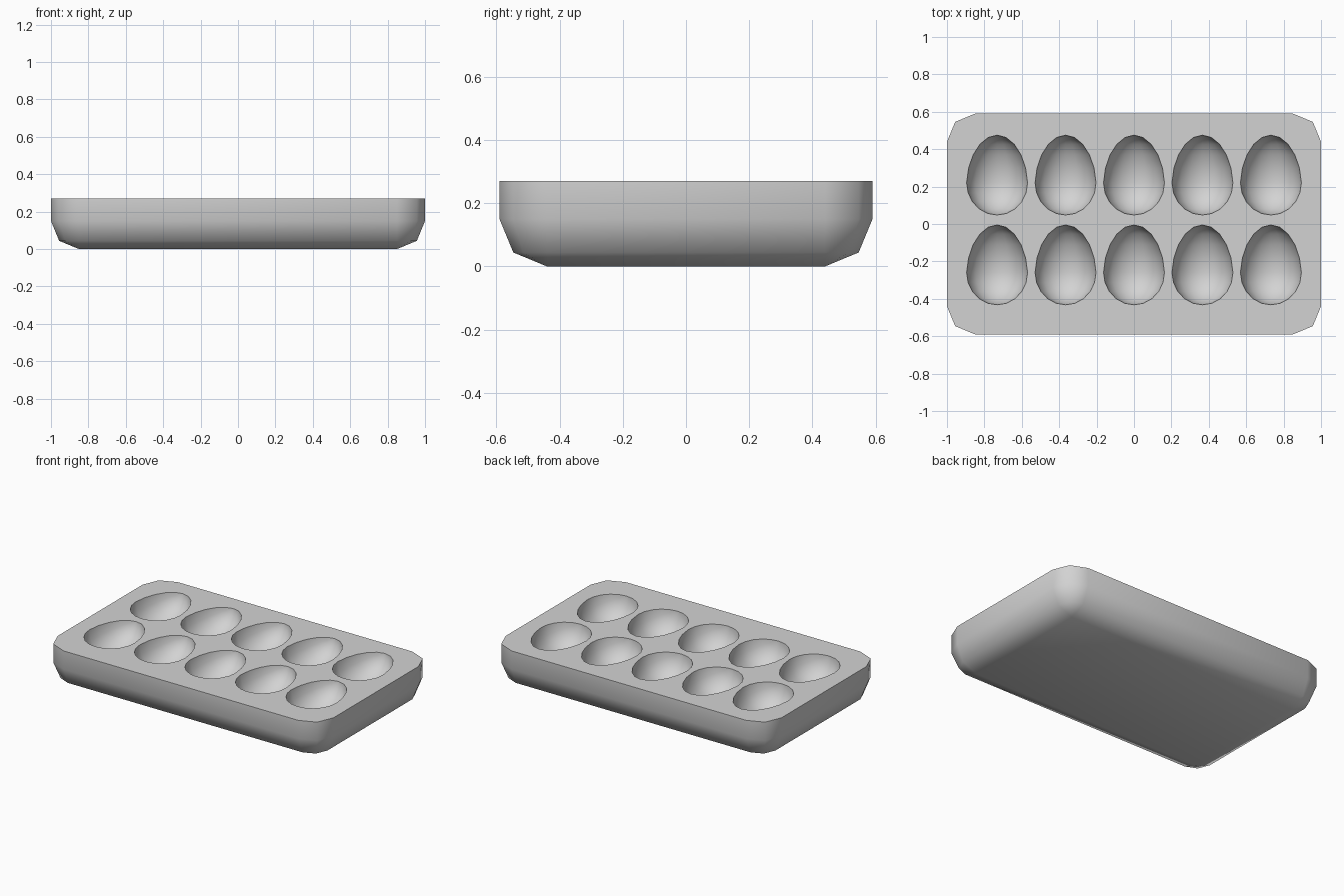
import bpy, bmesh, math

if "Cube" in bpy.data.objects:
    bpy.data.objects.remove(bpy.data.objects["Cube"])

W, D, H, R = 1.0, 0.59, 0.27, 0.15   # half width, half depth, height, corner radius

mat = bpy.data.materials.new("tray_grey")
mat.diffuse_color = (0.65, 0.65, 0.65, 1)
mat.use_nodes = True
mat.node_tree.nodes["Principled BSDF"].inputs["Base Color"].default_value = mat.diffuse_color


def make_object(name, bm):
    bmesh.ops.recalc_face_normals(bm, faces=bm.faces)
    mesh = bpy.data.meshes.new(name)
    bm.to_mesh(mesh)
    bm.free()
    ob = bpy.data.objects.new(name, mesh)
    mesh.materials.append(mat)
    bpy.context.collection.objects.link(ob)
    return ob


def bridge(bm, a, b):
    for i in range(len(a)):
        j = (i + 1) % len(a)
        bm.faces.new((a[i], a[j], b[j], b[i]))


# Tray body: stacked rounded-rectangle rings, two-segment rounding
bm = bmesh.new()
rings = []
s = math.sqrt(0.5)
for z, r in ((0, 0.0), (R * (1 - s), R * s), (R, R), (H, R)):
    ring = []
    for k, (sx, sy) in enumerate(((1, 1), (-1, 1), (-1, -1), (1, -1))):
        for step in range(3):
            a = math.radians(90 * k + 45 * step)
            ring.append(bm.verts.new((sx * (W - R) + r * math.cos(a),
                                      sy * (D - R) + r * math.sin(a), z)))
    rings.append(ring)
for a, b in zip(rings, rings[1:]):
    bridge(bm, a, b)
bm.faces.new(rings[0])
bm.faces.new(rings[-1])
bmesh.ops.remove_doubles(bm, verts=bm.verts, dist=1e-5)
tray = make_object("egg_tray", bm)


# Egg-shaped cutter, lying along y with the narrow end to the back
def add_egg(bm, cx, cy, n=16, m=10):
    loops = []
    for i in range(1, m):
        t = -math.pi / 2 + math.pi * i / m
        y = (0.255 if t > 0 else 0.172) * math.sin(t)
        r = 0.163 * math.cos(t) * (1 - 0.05 * max(0, math.sin(t)))
        loops.append([bm.verts.new((cx + r * math.cos(2 * math.pi * k / n), cy + y,
                                    H + r * math.sin(2 * math.pi * k / n)))
                      for k in range(n)])
    for a, b in zip(loops, loops[1:]):
        bridge(bm, a, b)
    for loop, y in ((loops[0], -0.172), (loops[-1], 0.255)):
        tip = bm.verts.new((cx, cy + y, H))
        for k in range(n):
            bm.faces.new((loop[k], loop[(k + 1) % n], tip))


bm = bmesh.new()
for cy in (0.22, -0.26):
    for i in range(5):
        add_egg(bm, (i - 2) * 0.366, cy)
cutter = make_object("egg_cutter", bm)
cutter.hide_render = True

# Cut the ten hollows
mod = tray.modifiers.new("hollows", 'BOOLEAN')
mod.operation = 'DIFFERENCE'
mod.solver = 'EXACT'
mod.object = cutter
bpy.context.view_layer.objects.active = tray
bpy.ops.object.select_all(action='DESELECT')
tray.select_set(True)
bpy.ops.object.modifier_apply(modifier=mod.name)
bpy.data.objects.remove(cutter)

# Smooth rounding and hollows, crisp rims
bpy.ops.object.shade_smooth_by_angle(angle=math.radians(50))
